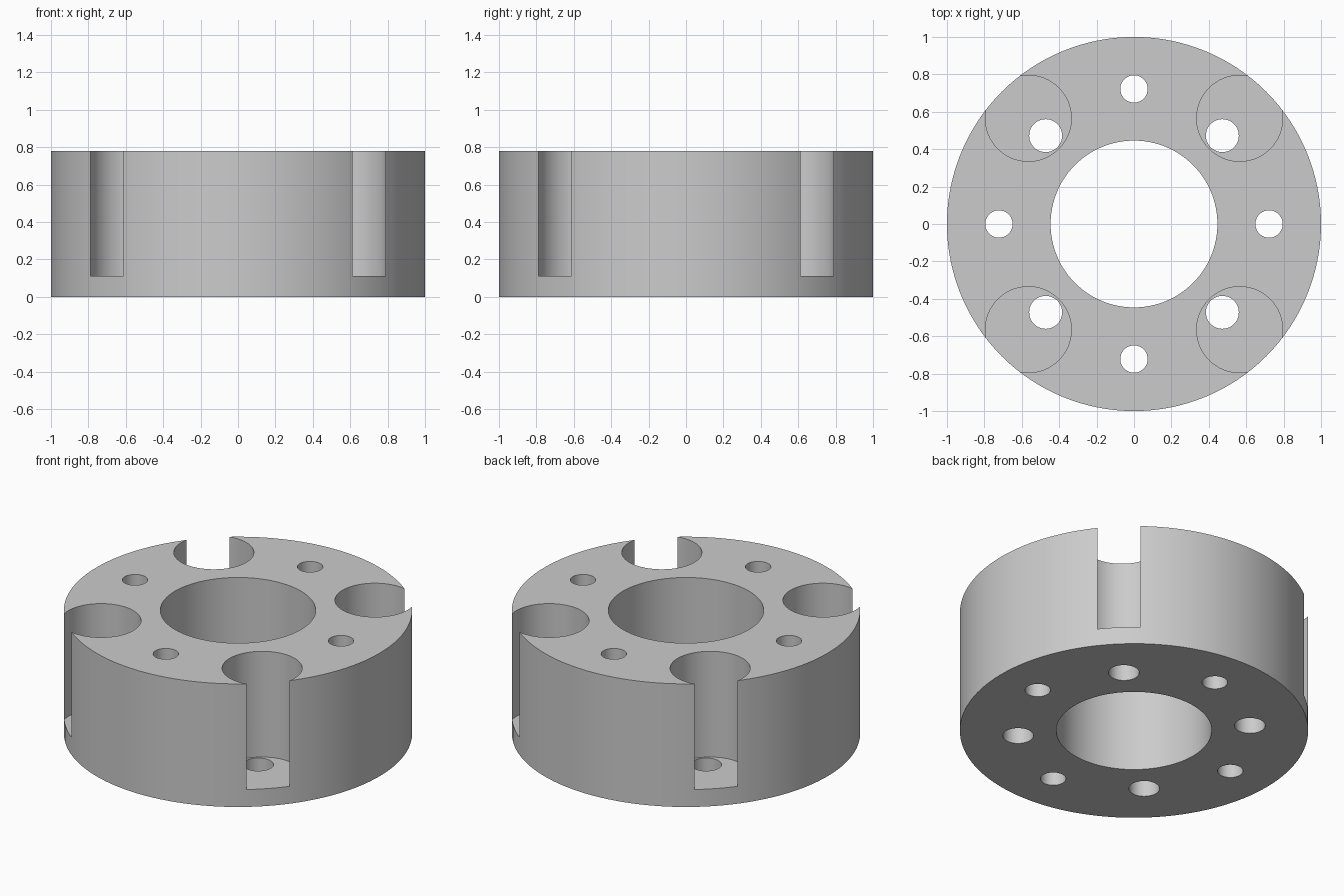
import bpy
import bmesh
from math import cos, sin, radians
from mathutils import Matrix

HEIGHT = 0.78
FLOOR = 0.11

cube = bpy.data.objects.get("Cube")
if cube:
    bpy.data.objects.remove(cube, do_unlink=True)

grey = bpy.data.materials.new("plain grey")
grey.use_nodes = True
colour = (0.6, 0.6, 0.6, 1)
grey.diffuse_color = colour
grey.node_tree.nodes["Principled BSDF"].inputs["Base Color"].default_value = colour


def cylinders(name, items, bottom, top):
    """One object of upright cylinders, each given as (x, y, radius, sides)."""
    bm = bmesh.new()
    for x, y, radius, sides in items:
        bmesh.ops.create_cone(
            bm, cap_ends=True, segments=sides, radius1=radius, radius2=radius,
            depth=top - bottom,
            matrix=Matrix.Translation((x, y, (bottom + top) / 2)))
    mesh = bpy.data.meshes.new(name)
    bm.to_mesh(mesh)
    bm.free()
    mesh.materials.append(grey)
    obj = bpy.data.objects.new(name, mesh)
    bpy.context.collection.objects.link(obj)
    return obj


def ring_of_four(distance, radius, start, sides):
    """Four circles evenly spaced about the centre."""
    angles = [radians(start + 90 * i) for i in range(4)]
    return [(distance * cos(a), distance * sin(a), radius, sides) for a in angles]


def cut(body, cutter):
    mod = body.modifiers.new(cutter.name, "BOOLEAN")
    mod.operation = "DIFFERENCE"
    mod.solver = "EXACT"
    mod.object = cutter
    bpy.ops.object.modifier_apply(modifier=mod.name)
    bpy.data.objects.remove(cutter, do_unlink=True)


# Round body
body = cylinders("flange_body", [(0, 0, 1, 128)], 0, HEIGHT)
bpy.ops.object.select_all(action="DESELECT")
body.select_set(True)
bpy.context.view_layer.objects.active = body

# Centre bore, straight holes and diagonal bolt holes, all the way through
through = [(0, 0, 0.446, 96)]
through += ring_of_four(0.722, 0.073, 0, 48)
through += ring_of_four(0.668, 0.088, 45, 48)
cut(body, cylinders("through_holes", through, -0.1, HEIGHT + 0.1))

# Bolt head pockets, open to the rim
pockets = ring_of_four(0.799, 0.23, 45, 80)
cut(body, cylinders("bolt_pockets", pockets, FLOOR, HEIGHT + 0.1))

bpy.ops.object.shade_smooth_by_angle(angle=radians(30))
